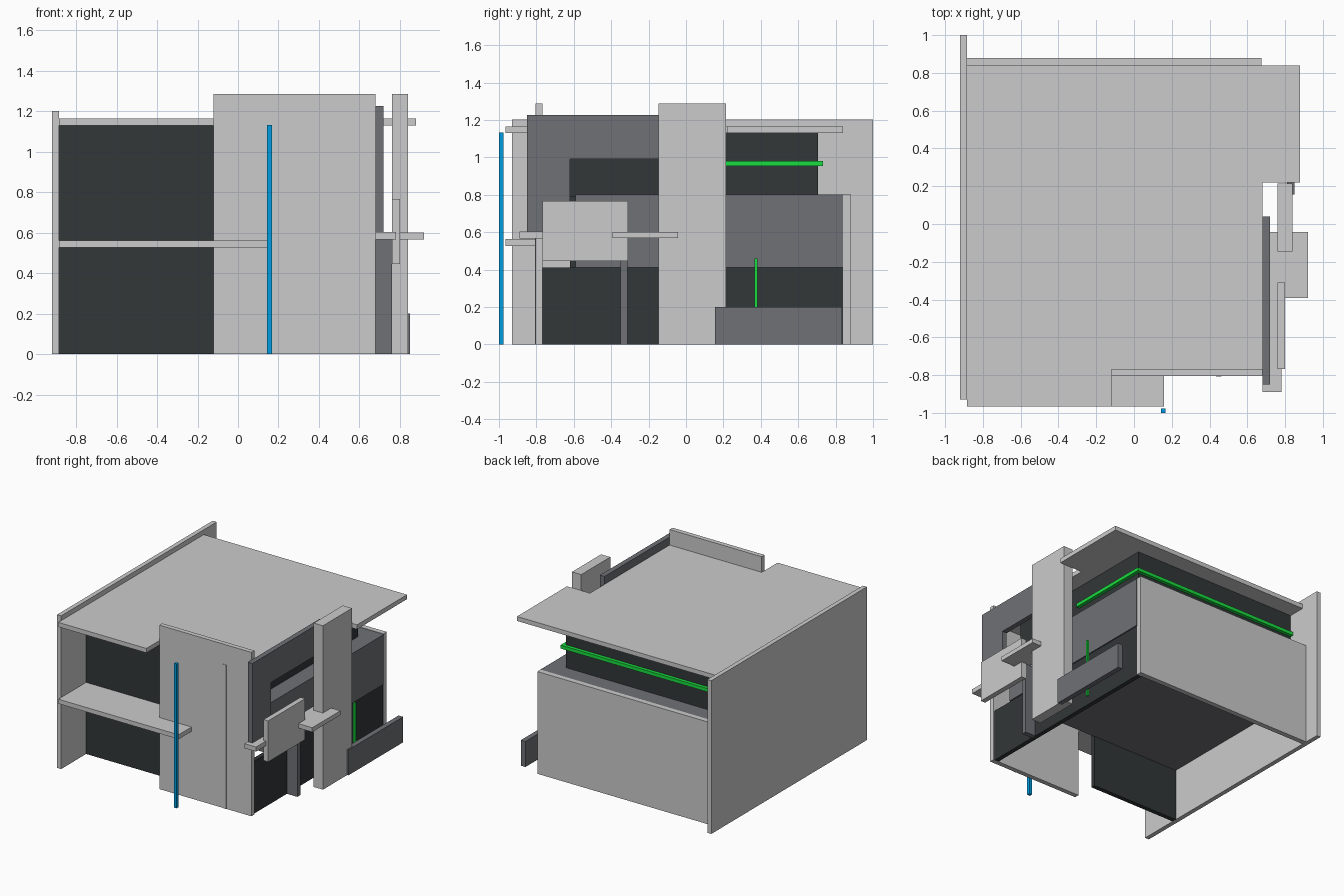
import bpy, bmesh

if "Cube" in bpy.data.objects:
    bpy.data.objects.remove(bpy.data.objects["Cube"])


def material(name, rgb):
    m = bpy.data.materials.new(name)
    m.diffuse_color = (*rgb, 1)
    m.use_nodes = True
    m.node_tree.nodes["Principled BSDF"].inputs["Base Color"].default_value = m.diffuse_color
    return m


MID = material("mid_grey", (0.16, 0.165, 0.18))
DARK = material("dark_glass", (0.032, 0.038, 0.04))
BLUE = material("blue", (0.0, 0.34, 0.75))
GREEN = material("green", (0.01, 0.72, 0.05))


def prism(name, outline, lo, hi, axis="z", mat=None):
    """Extrude a 2D outline from lo to hi along z (outline is x,y) or x (outline is y,z)."""
    def place(p, d):
        return (p[0], p[1], d) if axis == "z" else (d, p[0], p[1])
    bm = bmesh.new()
    face = bm.faces.new([bm.verts.new(place(p, lo)) for p in outline])
    ext = bmesh.ops.extrude_face_region(bm, geom=[face])
    moved = [g for g in ext["geom"] if isinstance(g, bmesh.types.BMVert)]
    d = hi - lo
    bmesh.ops.translate(bm, verts=moved, vec=(0, 0, d) if axis == "z" else (d, 0, 0))
    bmesh.ops.recalc_face_normals(bm, faces=bm.faces)
    mesh = bpy.data.meshes.new(name)
    bm.to_mesh(mesh)
    bm.free()
    ob = bpy.data.objects.new(name, mesh)
    bpy.context.collection.objects.link(ob)
    if mat:
        mesh.materials.append(mat)
    return ob


def box(name, x, y, z, mat=None):
    return prism(name, [(x[0], y[0]), (x[1], y[0]), (x[1], y[1]), (x[0], y[1])],
                 z[0], z[1], "z", mat)


# Main walls
box("left_wall", (-0.92, -0.885), (-0.93, 1.0), (0, 1.203))
box("back_wall", (-0.885, 0.675), (0.84, 0.88), (0, 0.803))
box("front_panel", (-0.12, 0.68), (-0.805, -0.768), (0, 1.287))
box("front_panel_strip", (0.435, 0.462), (-0.808, -0.79), (0, 1.13))

# Roof slab with stepped outline
prism("roof", [(-0.885, -0.965), (-0.12, -0.965), (-0.12, -0.77), (0.68, -0.77),
               (0.68, 0.22), (0.88, 0.22), (0.88, 0.84), (-0.885, 0.84)], 1.13, 1.165)

# Middle storey band, glazing
box("middle_band", (-0.885, 0.68), (-0.59, 0.84), (0.41, 0.80), MID)
box("upper_glass", (-0.885, 0.55), (-0.62, 0.705), (0.79, 1.13), DARK)
box("front_glass", (-0.885, -0.12), (-0.62, -0.585), (0, 0.80), DARK)
box("lower_side_glass", (0.635, 0.67), (-0.768, 0.84), (0, 0.41), DARK)

# Side panel with a stepped opening
prism("side_panel", [(-0.85, 0.6), (-0.62, 0.6), (-0.62, 0.99), (0.04, 0.99),
                     (0.04, 1.227), (-0.85, 1.227)], 0.68, 0.72, "x", MID)

# Balconies
box("front_balcony_slab", (-0.885, 0.16), (-0.965, -0.80), (0.527, 0.562))
box("front_balcony_inner_slab", (-0.885, -0.12), (-0.80, -0.60), (0.527, 0.562))
box("side_balcony_slab", (0.68, 0.78), (-0.89, -0.31), (0.567, 0.603))
box("side_balcony_panel", (0.76, 0.80), (-0.768, -0.31), (0.445, 0.767))
box("side_balcony_fin", (0.67, 0.76), (-0.35, -0.312), (0, 0.567), MID)
box("side_shelf", (0.72, 0.92), (-0.393, -0.043), (0.568, 0.602))

# Freestanding pillar slab and low garden wall
box("pillar_slab", (0.76, 0.84), (-0.146, 0.215), (0, 1.287))
box("low_wall", (0.81, 0.85), (0.155, 0.835), (0, 0.2), MID)

# Coloured posts and rails
box("blue_post", (0.143, 0.168), (-1.0, -0.976), (0, 1.132), BLUE)
box("green_post", (0.743, 0.76), (0.365, 0.382), (0, 0.46), GREEN)
box("green_back_rail", (-0.885, 0.578), (0.705, 0.732), (0.953, 0.98), GREEN)
box("green_side_rail", (0.55, 0.578), (0.04, 0.705), (0.953, 0.98), GREEN)
